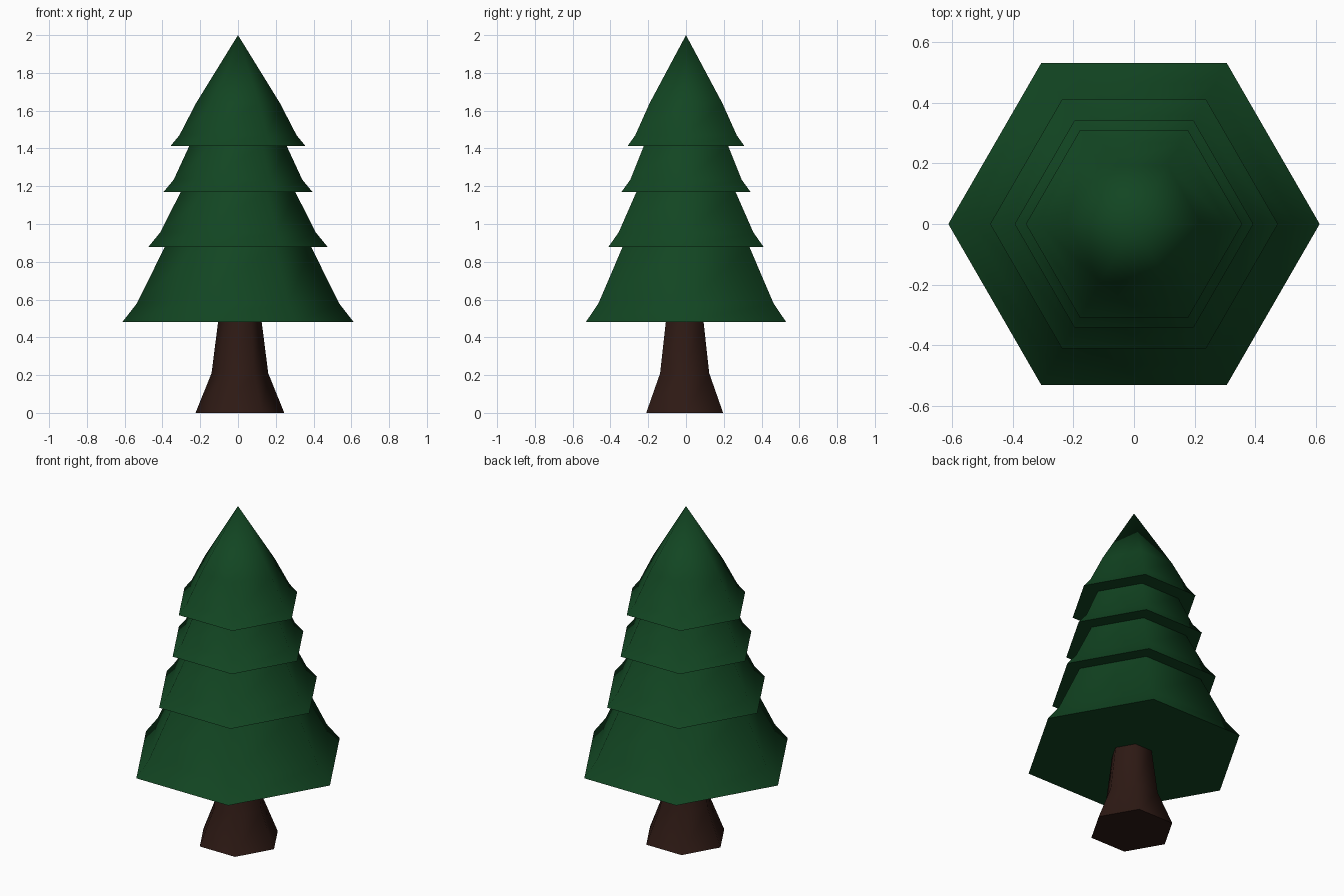
import bpy, bmesh
from math import cos, sin, tau, radians

if "Cube" in bpy.data.objects:
    bpy.data.objects.remove(bpy.data.objects["Cube"])

SIDES = 6


def material(name, color):
    mat = bpy.data.materials.new(name)
    mat.diffuse_color = color
    mat.use_nodes = True
    mat.node_tree.nodes["Principled BSDF"].inputs["Base Color"].default_value = mat.diffuse_color
    return mat


def revolve(name, profile, mat, center=(0, 0)):
    """Six-sided closed solid from (radius, z) pairs, bottom to top; radius 0 is an apex."""
    bm = bmesh.new()
    rings = []
    for r, z in profile:
        count = SIDES if r > 0 else 1
        rings.append([bm.verts.new((center[0] + r * cos(tau * i / SIDES),
                                    center[1] + r * sin(tau * i / SIDES), z))
                      for i in range(count)])
    bm.faces.new(rings[0][::-1])
    for low, high in zip(rings, rings[1:]):
        for i in range(SIDES):
            j = (i + 1) % SIDES
            if len(high) == 1:
                bm.faces.new((low[i], low[j], high[0]))
            else:
                bm.faces.new((low[i], low[j], high[j], high[i]))
    if len(rings[-1]) > 1:
        bm.faces.new(rings[-1])
    bmesh.ops.recalc_face_normals(bm, faces=bm.faces)
    mesh = bpy.data.meshes.new(name)
    bm.to_mesh(mesh)
    bm.free()
    mesh.materials.append(mat)
    obj = bpy.data.objects.new(name, mesh)
    bpy.context.collection.objects.link(obj)
    # Soft facets, crisp rims
    bpy.ops.object.select_all(action='DESELECT')
    obj.select_set(True)
    bpy.context.view_layer.objects.active = obj
    bpy.ops.object.shade_smooth_by_angle(angle=radians(65))
    return obj


green = material("needles", (0.006, 0.06, 0.016, 1))
brown = material("bark", (0.027, 0.010, 0.007, 1))

# Flared trunk, slightly off centre
revolve("trunk", [(0.235, 0), (0.15, 0.21), (0.115, 0.485)], brown, (0.01, -0.007))

# Foliage: each tier is a wide rim, a bend, and a neck under the next tier
tiers = [
    (0.613, 0.48), (0.535, 0.58), (0.388, 0.878),
    (0.475, 0.878), (0.412, 0.955), (0.303, 1.17),
    (0.394, 1.17), (0.34, 1.235), (0.258, 1.413),
    (0.357, 1.413), (0.31, 1.47), (0.222, 1.64), (0, 2.0),
]
revolve("foliage", tiers, green)
